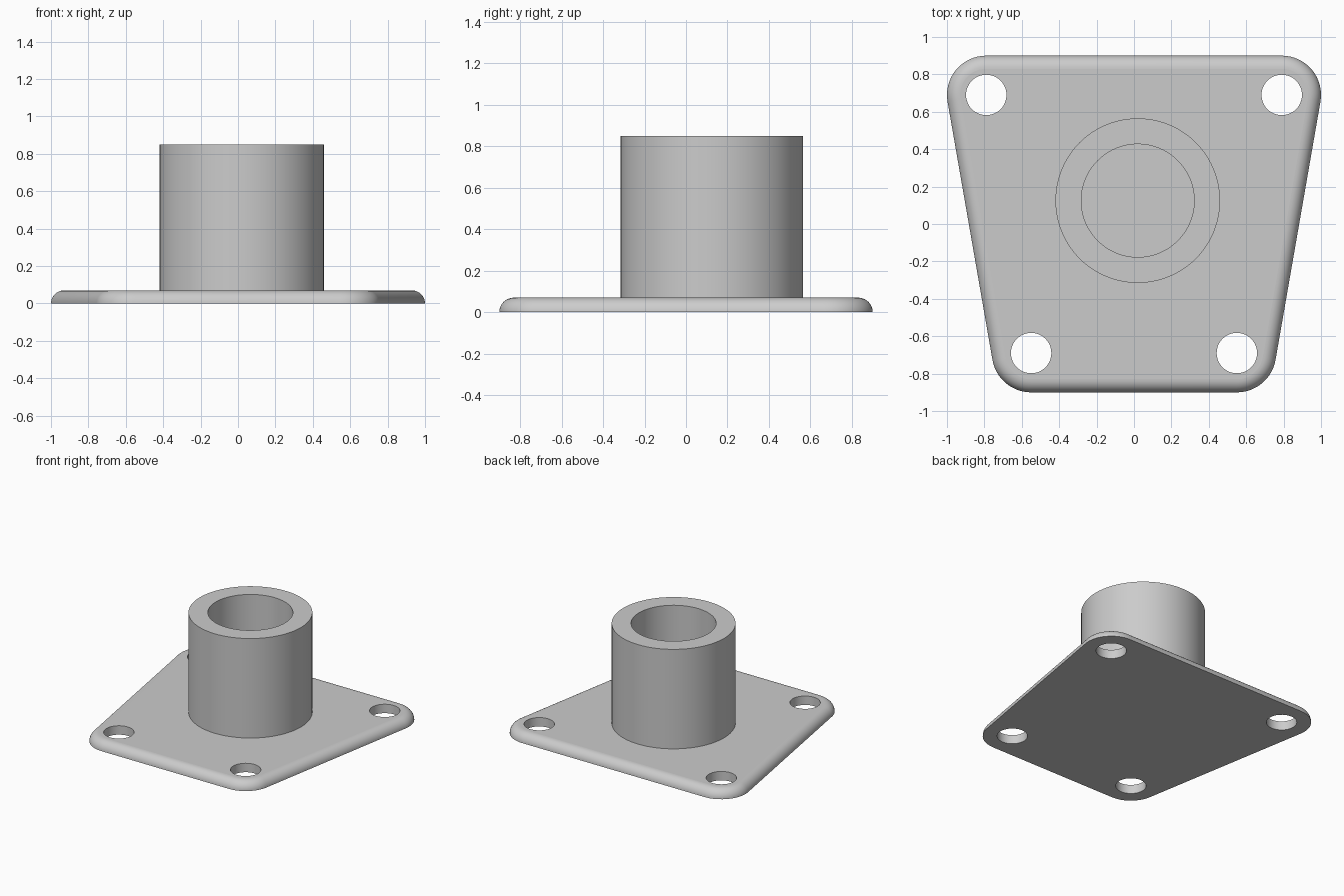
import bpy
import bmesh
from math import sin, cos, pi, atan2

cube = bpy.data.objects.get("Cube")
if cube:
    bpy.data.objects.remove(cube)

GREY = (0.6, 0.6, 0.6, 1)
metal = bpy.data.materials.new("plain_grey")
metal.use_nodes = True
metal.diffuse_color = GREY
metal.node_tree.nodes["Principled BSDF"].inputs["Base Color"].default_value = GREY

THICK = 0.07
CORNER = 0.21
BACK_X, FRONT_X, CORNER_Y = 0.79, 0.55, 0.69
HOLE = 0.108


def ring(bm, points, z):
    return [bm.verts.new((x, y, z)) for x, y in points]


def circle(cx, cy, r, n):
    return [(cx + r * cos(2 * pi * i / n), cy + r * sin(2 * pi * i / n)) for i in range(n)]


def bridge(bm, a, b):
    n = len(a)
    for i in range(n):
        j = (i + 1) % n
        bm.faces.new((a[i], a[j], b[j], b[i]))


def finish(bm, name):
    bmesh.ops.recalc_face_normals(bm, faces=bm.faces)
    mesh = bpy.data.meshes.new(name)
    bm.to_mesh(mesh)
    bm.free()
    mesh.materials.append(metal)
    obj = bpy.data.objects.new(name, mesh)
    bpy.context.collection.objects.link(obj)
    bpy.ops.object.select_all(action='DESELECT')
    obj.select_set(True)
    bpy.context.view_layer.objects.active = obj
    bpy.ops.object.shade_smooth_by_angle(angle=pi / 6)
    # keep the level faces truly flat
    for face in mesh.polygons:
        if abs(face.normal.z) > 0.999:
            face.use_smooth = False
    return obj


def outline(r, steps=16):
    """Tapered plate outline: four corner arcs joined by their tangents."""
    tilt = -atan2(BACK_X - FRONT_X, 2 * CORNER_Y)
    half = []
    for cx, cy, a0, a1 in ((FRONT_X, -CORNER_Y, -pi / 2, tilt), (BACK_X, CORNER_Y, tilt, pi / 2)):
        for i in range(steps + 1):
            a = a0 + (a1 - a0) * i / steps
            half.append((cx + r * cos(a), cy + r * sin(a)))
    return half + [(-x, y) for x, y in reversed(half)]


# Base plate with a quarter-round upper edge and four through holes
bm = bmesh.new()
STEPS = 10
rims = []
for i in range(STEPS + 1):
    a = pi / 2 * i / STEPS
    rims.append(ring(bm, outline(CORNER - THICK * (1 - cos(a))), THICK * sin(a)))
for low, high in zip(rims, rims[1:]):
    bridge(bm, low, high)
bottom, top = [rims[0]], [rims[-1]]
for cx, cy in ((BACK_X, CORNER_Y), (FRONT_X, -CORNER_Y)):
    for side in (-1, 1):
        pts = circle(side * cx, cy, HOLE, 48)
        low, high = ring(bm, pts, 0), ring(bm, pts, THICK)
        bridge(bm, low, high)
        bottom.append(low)
        top.append(high)
for loops in (bottom, top):
    edges = [bm.edges.get((lp[i - 1], lp[i])) for lp in loops for i in range(len(lp))]
    bmesh.ops.triangle_fill(bm, edges=edges, use_beauty=True, normal=(0, 0, 1))
finish(bm, "base_plate")

# Hollow socket tube, slightly sunk into the plate
bm = bmesh.new()
profile = ((0.44, 0.06), (0.44, 0.85), (0.302, 0.85), (0.302, 0.06))
loops = [ring(bm, circle(0.02, 0.125, r, 96), z) for r, z in profile]
for i in range(len(loops)):
    bridge(bm, loops[i - 1], loops[i])
finish(bm, "socket_tube")
